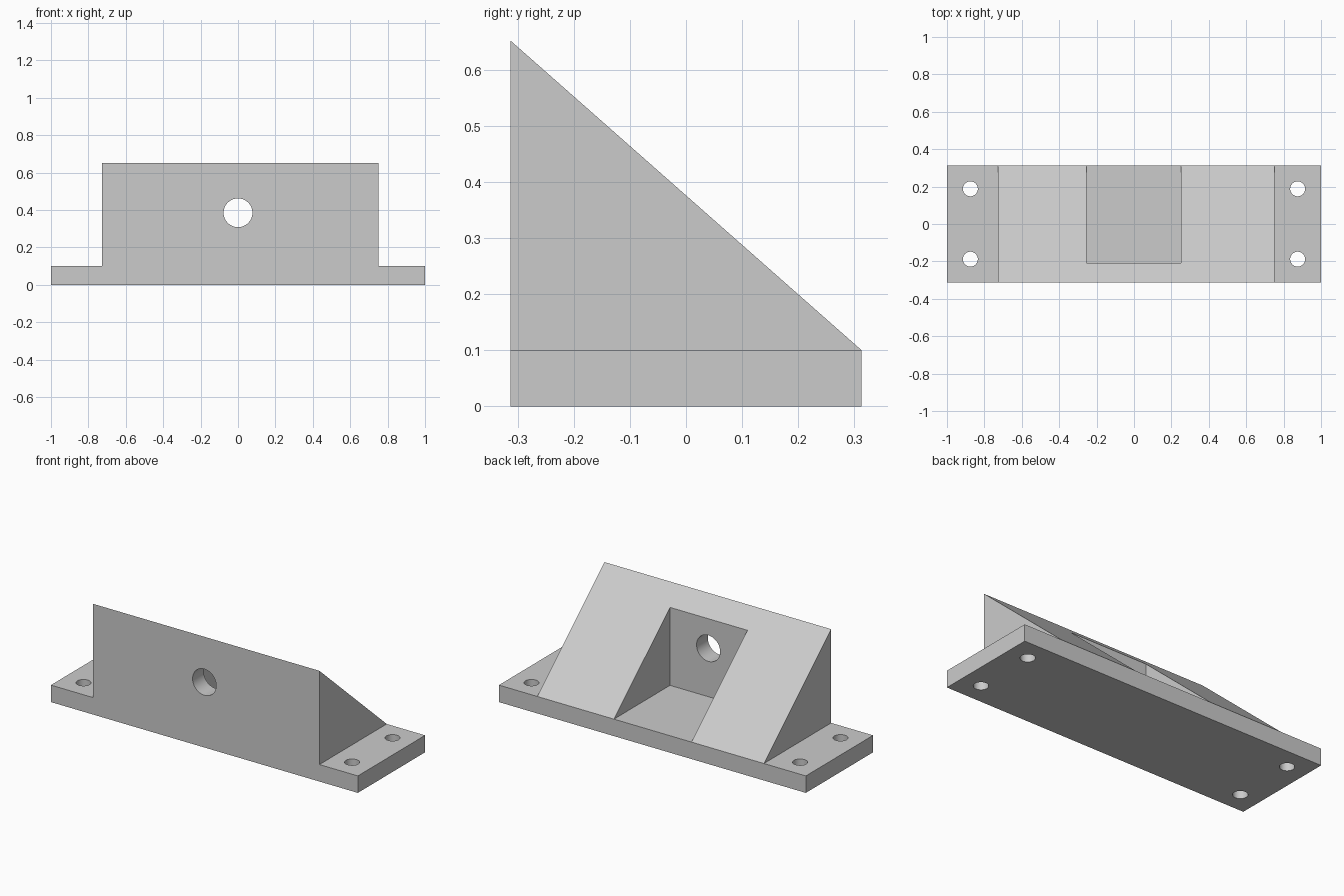
import bpy
import bmesh
from mathutils import Matrix

cube = bpy.data.objects.get("Cube")
if cube:
    bpy.data.objects.remove(cube, do_unlink=True)

HALF_DEPTH = 0.313
PLATE_TOP = 0.1
PEAK = 0.652

grey = bpy.data.materials.new("plain grey")
grey.use_nodes = True
colour = (0.6, 0.6, 0.6, 1)
grey.diffuse_color = colour
grey.node_tree.nodes["Principled BSDF"].inputs["Base Color"].default_value = colour


def add_object(name, bm):
    bmesh.ops.recalc_face_normals(bm, faces=bm.faces)
    mesh = bpy.data.meshes.new(name)
    bm.to_mesh(mesh)
    bm.free()
    mesh.materials.append(grey)
    obj = bpy.data.objects.new(name, mesh)
    bpy.context.collection.objects.link(obj)
    return obj


def prism(name, profile, x0, x1):
    """Extrude a (y, z) profile along x."""
    bm = bmesh.new()
    face = bm.faces.new([bm.verts.new((x0, y, z)) for y, z in profile])
    new = bmesh.ops.extrude_face_region(bm, geom=[face])["geom"]
    verts = [v for v in new if isinstance(v, bmesh.types.BMVert)]
    bmesh.ops.translate(bm, verts=verts, vec=(x1 - x0, 0, 0))
    return add_object(name, bm)


def box(name, x0, x1, y0, y1, z0, z1):
    return prism(name, [(y0, z0), (y1, z0), (y1, z1), (y0, z1)], x0, x1)


def drill(name, centre, radius, length, axis="Z"):
    bm = bmesh.new()
    turn = Matrix.Rotation(1.570796, 4, "X") if axis == "Y" else Matrix()
    bmesh.ops.create_cone(bm, cap_ends=True, segments=48, radius1=radius,
                          radius2=radius, depth=length,
                          matrix=Matrix.Translation(centre) @ turn)
    return add_object(name, bm)


def cut(target, cutter):
    mod = target.modifiers.new(cutter.name, "BOOLEAN")
    mod.operation = "DIFFERENCE"
    mod.solver = "EXACT"
    mod.object = cutter
    cutter.hide_render = True
    cutter.hide_set(True)


def finish(obj):
    """Apply the cuts, drop the cutters and smooth only the bores."""
    bpy.ops.object.select_all(action="DESELECT")
    obj.select_set(True)
    bpy.context.view_layer.objects.active = obj
    for mod in list(obj.modifiers):
        cutter = mod.object
        bpy.ops.object.modifier_apply(modifier=mod.name)
        bpy.data.objects.remove(cutter, do_unlink=True)
    bpy.ops.object.shade_smooth_by_angle(angle=0.5)


# Mounting plate with four screw holes
plate = box("mounting_plate", -1, 1, -HALF_DEPTH, HALF_DEPTH, 0, PLATE_TOP)
for x in (-0.875, 0.875):
    for y in (-0.188, 0.188):
        cut(plate, drill("screw_hole_cutter", (x, y, 0.05), 0.04, 0.4))
finish(plate)

# Sloped block with an open pocket at the back and a bore through its front wall
wedge = prism("sloped_block", [(-HALF_DEPTH, PLATE_TOP), (HALF_DEPTH, PLATE_TOP),
                               (-HALF_DEPTH, PEAK)], -0.727, 0.75)
cut(wedge, box("pocket_cutter", -0.255, 0.25, -0.208, 0.6, -0.1, 1))
cut(wedge, drill("bore_cutter", (0, -0.26, 0.385), 0.077, 0.4, "Y"))
finish(wedge)
